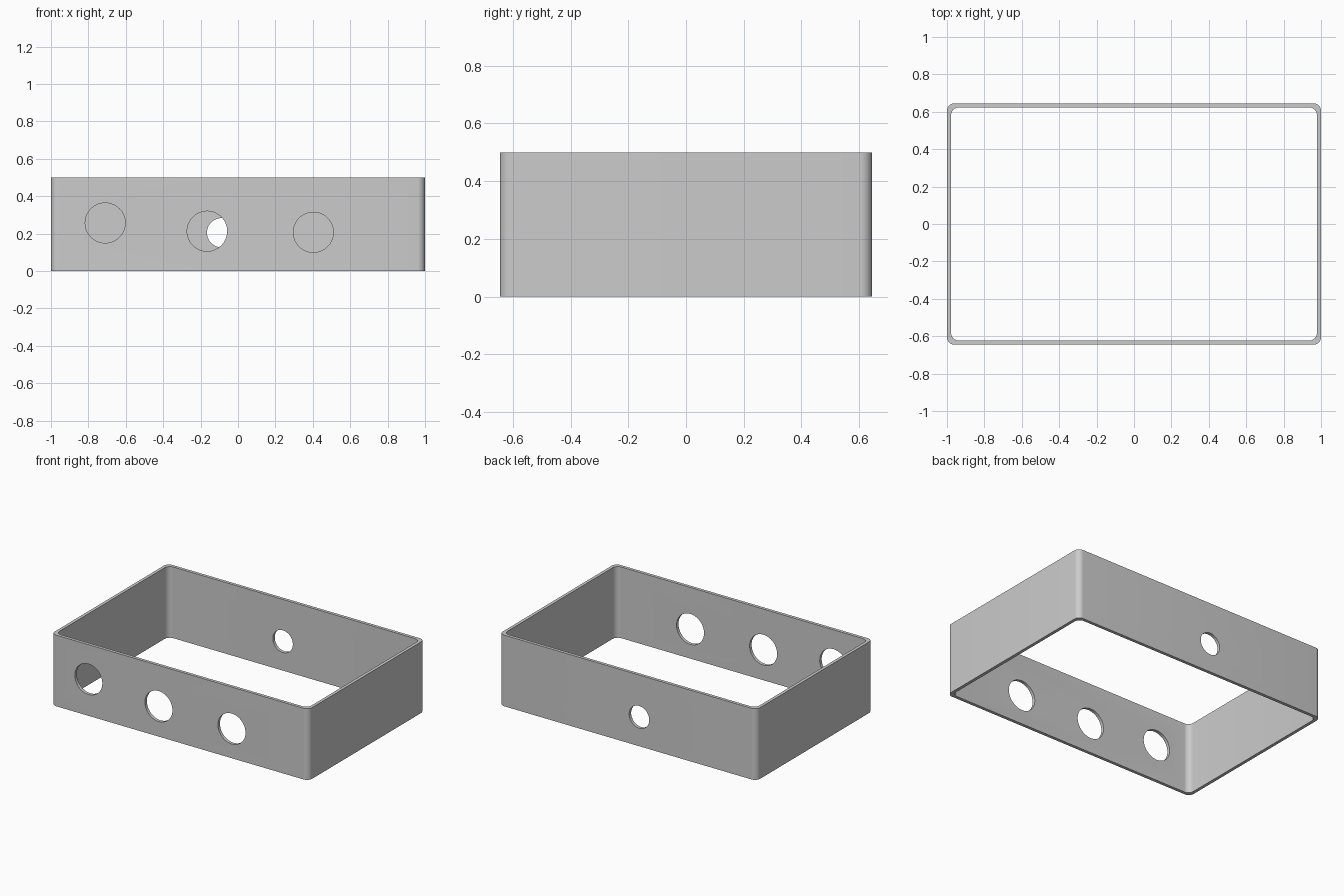
import bpy
import bmesh
from math import radians, cos, sin
from mathutils import Matrix

default = bpy.data.objects.get("Cube")
if default:
    bpy.data.objects.remove(default)

HALF_X, HALF_Y, HEIGHT = 1.0, 0.645, 0.5
WALL, RADIUS = 0.022, 0.04
CORNER_STEPS = 10

grey = bpy.data.materials.new("plain grey")
grey.use_nodes = True
colour = (0.6, 0.6, 0.6, 1)
grey.diffuse_color = colour
grey.node_tree.nodes["Principled BSDF"].inputs["Base Color"].default_value = colour


def rounded_rectangle(half_x, half_y, radius):
    """Corner arcs of a rounded rectangle, counter-clockwise."""
    points = []
    for i, (sx, sy) in enumerate([(1, 1), (-1, 1), (-1, -1), (1, -1)]):
        for step in range(CORNER_STEPS + 1):
            angle = radians(90 * (i + step / CORNER_STEPS))
            points.append((sx * (half_x - radius) + radius * cos(angle),
                           sy * (half_y - radius) + radius * sin(angle)))
    return points


def add_object(name, bm):
    mesh = bpy.data.meshes.new(name)
    bmesh.ops.recalc_face_normals(bm, faces=bm.faces)
    bm.to_mesh(mesh)
    bm.free()
    mesh.materials.append(grey)
    obj = bpy.data.objects.new(name, mesh)
    bpy.context.collection.objects.link(obj)
    return obj


# Open rectangular wall with rounded corners
bm = bmesh.new()
outer = rounded_rectangle(HALF_X, HALF_Y, RADIUS)
inner = rounded_rectangle(HALF_X - WALL, HALF_Y - WALL, RADIUS)
loops = [[bm.verts.new((x, y, z)) for x, y in outline]
         for outline, z in ((outer, 0), (outer, HEIGHT), (inner, HEIGHT), (inner, 0))]
count = len(outer)
for a, b in zip(loops, loops[1:] + loops[:1]):
    for i in range(count):
        j = (i + 1) % count
        bm.faces.new((a[i], a[j], b[j], b[i]))
frame = add_object("frame_wall", bm)

# Round holes: three through the front wall, a smaller one through the back
holes = [(-0.71, -HALF_Y, 0.257, 0.107),
         (-0.165, -HALF_Y, 0.213, 0.107),
         (0.403, -HALF_Y, 0.207, 0.107),
         (-0.088, HALF_Y, 0.205, 0.078)]
bm = bmesh.new()
for x, y, z, radius in holes:
    placement = Matrix.Translation((x, y, z)) @ Matrix.Rotation(radians(90), 4, "X")
    bmesh.ops.create_cone(bm, cap_ends=True, segments=64, radius1=radius,
                          radius2=radius, depth=0.2, matrix=placement)
cutter = add_object("hole_cutter", bm)
cutter.hide_render = True

# Cut the holes, then drop the cutter
cut = frame.modifiers.new("holes", "BOOLEAN")
cut.operation = "DIFFERENCE"
cut.solver = "EXACT"
cut.object = cutter
bpy.ops.object.select_all(action="DESELECT")
frame.select_set(True)
bpy.context.view_layer.objects.active = frame
bpy.ops.object.modifier_apply(modifier=cut.name)
bpy.data.objects.remove(cutter)
bpy.ops.object.shade_smooth_by_angle(angle=radians(30))
